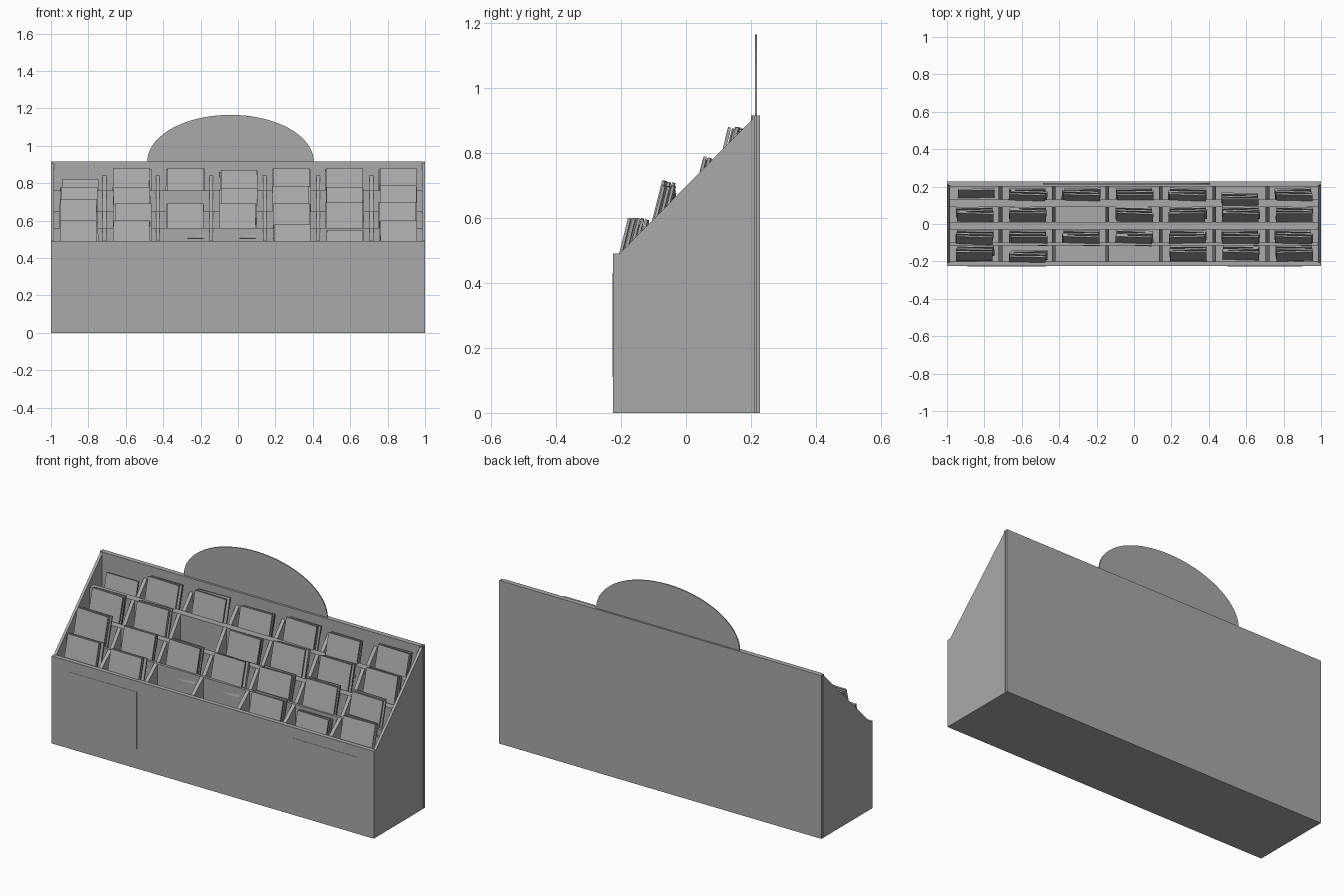
import bpy, bmesh, math, random
from mathutils import Matrix, Vector

random.seed(4)
cube = bpy.data.objects.get("Cube")
if cube:
    bpy.data.objects.remove(cube, do_unlink=True)

grey = bpy.data.materials.new("board_grey")
grey.use_nodes = True
colour = (0.4, 0.4, 0.4, 1)
grey.diffuse_color = colour
grey.node_tree.nodes["Principled BSDF"].inputs["Base Color"].default_value = colour


def finish(name, bm):
    bmesh.ops.recalc_face_normals(bm, faces=bm.faces)
    mesh = bpy.data.meshes.new(name)
    bm.to_mesh(mesh)
    bm.free()
    mesh.materials.append(grey)
    ob = bpy.data.objects.new(name, mesh)
    bpy.context.collection.objects.link(ob)
    return ob


def prism(name, points, start, depth):
    """Extrude a flat outline from its points by the depth vector."""
    bm = bmesh.new()
    face = bm.faces.new([bm.verts.new(Vector(p) + Vector(start)) for p in points])
    out = bmesh.ops.extrude_face_region(bm, geom=[face])
    moved = [g for g in out["geom"] if isinstance(g, bmesh.types.BMVert)]
    bmesh.ops.translate(bm, verts=moved, vec=depth)
    return finish(name, bm)


def side_prism(name, profile, x0, x1):
    return prism(name, [(0, y, z) for y, z in profile], (x0, 0, 0), (x1 - x0, 0, 0))


def box(name, x0, x1, y0, y1, z0, z1):
    return side_prism(name, [(y0, z0), (y1, z0), (y1, z1), (y0, z1)], x0, x1)


# Pocket rows: front y, back y, front lip z, back lip z
rows = [(-0.2, -0.115, 0.49, 0.56), (-0.1, -0.03, 0.56, 0.65),
        (0.01, 0.09, 0.65, 0.76), (0.13, 0.2, 0.76, 0.84)]

# Stepped body with four troughs
body = [(-0.225, 0), (-0.225, 0.49)]
for y0, y1, z0, z1 in rows:
    floor = z0 - 0.1
    body += [(y0, z0), (y0, floor), (y1, floor), (y1, z1)]
body[-1] = (0.2, 0.915)
body += [(0.213, 0.915), (0.213, 0)]
side_prism("stepped_body", body, -0.985, 0.985)

# Side and back panels
side = [(-0.225, 0), (-0.225, 0.49), (-0.205, 0.49), (0.205, 0.905),
        (0.205, 0.915), (0.213, 0.915), (0.213, 0)]
for s, label in ((-1, "right"), (1, "left")):
    side_prism(label + "_side_panel", side, s, s * 0.985)
box("back_core", -0.99, 0.99, 0.212, 0.218, 0, 0.915)
box("back_panel", -1, 1, 0.217, 0.228, 0, 0.915)

# Sloped dividers between the pockets
for r, (y0, y1, z0, z1) in enumerate(rows):
    for i in range(1, 7):
        x = -1 + i * 2 / 7
        profile = [(y0, z0 - 0.1), (y0, z0), (y1, z1), (y1, z0 - 0.1)]
        side_prism(f"divider_{r + 1}_{i}", profile, x - 0.01, x + 0.01)

# Half-oval header sign
arc = [math.pi * i / 40 for i in range(41)]
prism("header_sign", [(0.445 * math.cos(a), 0, 0.25 * math.sin(a)) for a in arc],
      (-0.04, 0.212, 0.915), (0, 0.006, 0))

# Thin plates on the front
for x0, x1, label in ((-0.89, -0.47, "right"), (0.5, 0.9, "left")):
    box(label + "_front_plate", x0, x1, -0.2265, -0.224, 0.11, 0.43)

# Leaning card stacks: top height per column, 0 for an empty pocket
tops = [(0.6, 0.6, 0, 0, 0.58, 0.55, 0.6),
        (0.715, 0.69, 0.69, 0.69, 0.69, 0.7, 0.7),
        (0.78, 0.78, 0, 0.77, 0.785, 0.78, 0.79),
        (0.82, 0.88, 0.88, 0.87, 0.88, 0.88, 0.88)]
top_y = (-0.152, -0.07, 0.055, 0.155)
height, thick = 0.19, 0.009
lean = Matrix.Rotation(math.radians(-14), 4, "X")
for r, row in enumerate(tops):
    for c, top in enumerate(row):
        if not top:
            continue
        x = -0.85 + c * 0.284
        y = top_y[r] - (0.025 if (r, c) in ((3, 5), (0, 1)) else 0)
        count = 3
        if (r, c) == (3, 0):
            y, count = y + 0.025, 1
        bm = bmesh.new()
        for k in range(count):
            pose = (Matrix.Translation((x + random.uniform(-0.006, 0.006), y + k * 0.014,
                                        top - random.uniform(0, 0.006) * k))
                    @ Matrix.Rotation(random.uniform(-0.04, 0.04), 4, "Z") @ lean
                    @ Matrix.Translation((0, thick / 2, -height / 2))
                    @ Matrix.Diagonal((0.195, thick, height, 1)))
            bmesh.ops.create_cube(bm, size=1, matrix=pose)
        finish(f"card_stack_{r + 1}_{c + 1}", bm)
